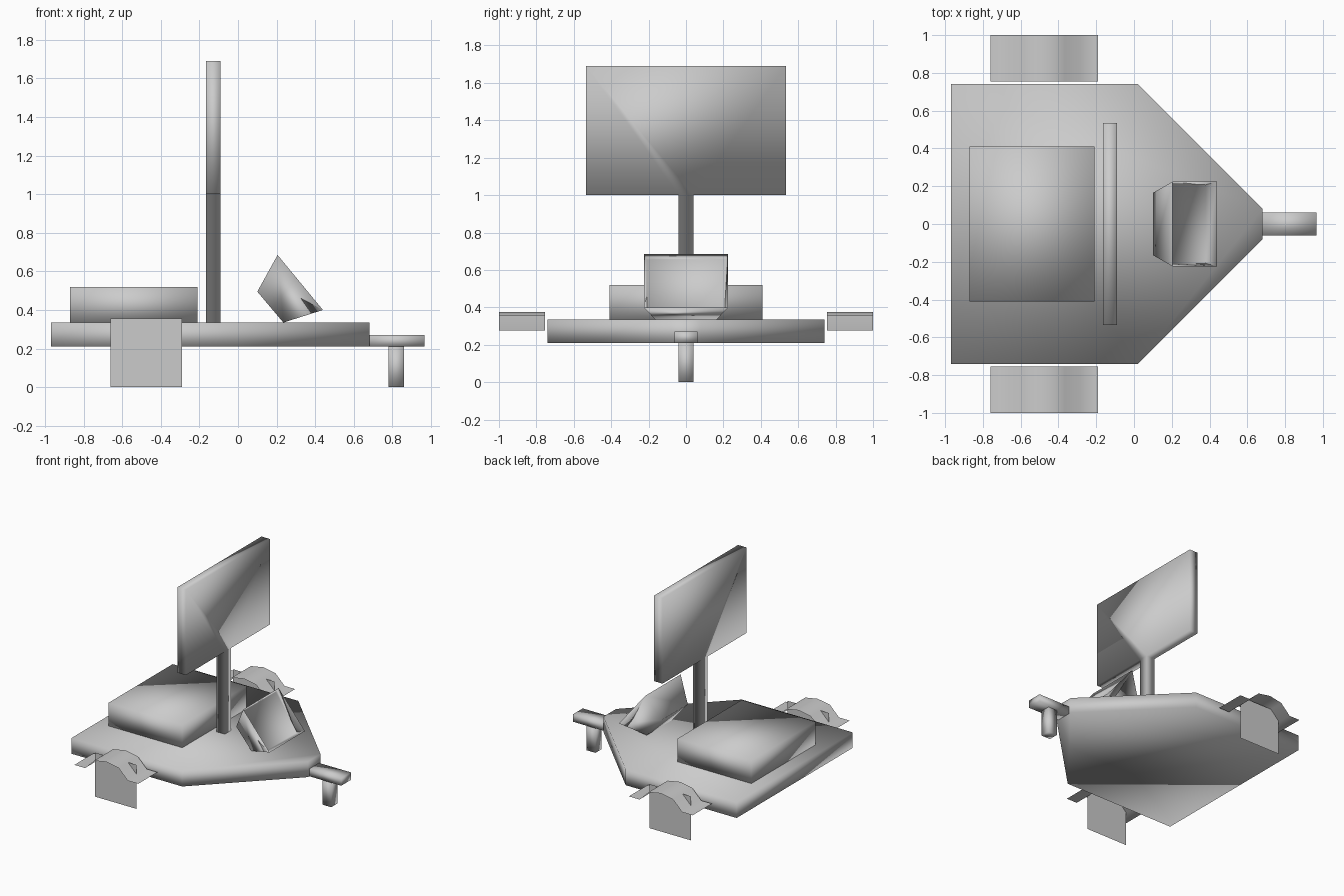
import bpy
import bmesh

cube = bpy.data.objects.get("Cube")
if cube:
    bpy.data.objects.remove(cube, do_unlink=True)

GREY = (0.6, 0.6, 0.6, 1.0)
grey = bpy.data.materials.new("light grey")
grey.use_nodes = True
grey.diffuse_color = GREY
grey.node_tree.nodes["Principled BSDF"].inputs["Base Color"].default_value = GREY


def finish(name, bm, closed=True):
    """Turn a bmesh into a smooth shaded grey object."""
    if closed:
        bmesh.ops.recalc_face_normals(bm, faces=bm.faces)
    mesh = bpy.data.meshes.new(name)
    bm.to_mesh(mesh)
    bm.free()
    mesh.materials.append(grey)
    mesh.shade_smooth()
    obj = bpy.data.objects.new(name, mesh)
    bpy.context.collection.objects.link(obj)
    return obj


def prism(name, outline, offset):
    """Extrude a closed outline of 3D points along an offset."""
    bm = bmesh.new()
    face = bm.faces.new([bm.verts.new(p) for p in outline])
    ext = bmesh.ops.extrude_face_region(bm, geom=[face], use_keep_orig=True)
    moved = [v for v in ext["geom"] if isinstance(v, bmesh.types.BMVert)]
    bmesh.ops.translate(bm, verts=moved, vec=offset)
    return finish(name, bm)


def box(name, x0, x1, half_y, z0, z1):
    outline = [(x0, -half_y, z0), (x1, -half_y, z0), (x1, half_y, z0), (x0, half_y, z0)]
    return prism(name, outline, (0, 0, z1 - z0))


def mirrored(half):
    """Complete a half outline given as (y, other) pairs."""
    return half + [(-y, v) for y, v in reversed(half)]


# Trailer deck with tapered nose
deck = mirrored([(-0.74, -0.97), (-0.74, 0.02), (-0.08, 0.68)])
prism("deck", [(x, y, 0.21) for y, x in deck], (0, 0, 0.125))

# Hitch tongue, jack leg and equipment box
box("hitch_tongue", 0.68, 0.965, 0.062, 0.21, 0.27)
box("jack_leg", 0.78, 0.86, 0.04, 0.0, 0.21)
box("equipment_box", -0.87, -0.21, 0.41, 0.335, 0.52)

# Sign board and its post as one T shaped panel
sign = mirrored([(-0.04, 0.335), (-0.04, 1.0), (-0.535, 1.0), (-0.535, 1.69)])
prism("sign_board", [(-0.165, y, z) for y, z in sign], (0.075, 0, 0))

# Tilted lamp: tapered housing with a recessed lens, as joined rectangles
sections = [
    ((0.10, 0.495), (0.235, 0.335), 0.165),
    ((0.205, 0.685), (0.44, 0.40), 0.225),
    ((0.19, 0.655), (0.38, 0.382), 0.21),
]
bm = bmesh.new()
rings = []
for (xt, zt), (xb, zb), w in sections:
    corners = [(xt, -w, zt), (xt, w, zt), (xb, w, zb), (xb, -w, zb)]
    rings.append([bm.verts.new(c) for c in corners])
for a, b in zip(rings, rings[1:]):
    for i in range(4):
        j = (i + 1) % 4
        bm.faces.new((a[i], a[j], b[j], b[i]))
bm.faces.new(rings[0])
bm.faces.new(rings[-1])
finish("lamp", bm)

# Thin arched fenders and flat wheel panels on both sides
MID = -0.475
half_arch = [(-0.285, 0.275), (-0.19, 0.275), (-0.11, 0.355)]
arch = half_arch + [(0, 0.375)] + [(-x, z) for x, z in reversed(half_arch)]
for side, label in ((1, "left"), (-1, "right")):
    y_low, y_high = sorted((side * 0.755, side * 1.0))
    bm = bmesh.new()
    rows = [[bm.verts.new((MID + x, y, z)) for y in (y_low, y_high)] for x, z in arch]
    for a, b in zip(rows, rows[1:]):
        bm.faces.new((a[0], b[0], b[1], a[1]))
    finish(label + "_fender", bm, closed=False)

    bm = bmesh.new()
    corners = [(-0.185, 0.0), (0.185, 0.0), (0.185, 0.355), (-0.185, 0.355)]
    face = bm.faces.new([bm.verts.new((MID + x, side * 0.88, z)) for x, z in corners])
    if side > 0:
        face.normal_flip()
    finish(label + "_wheel_panel", bm, closed=False)
